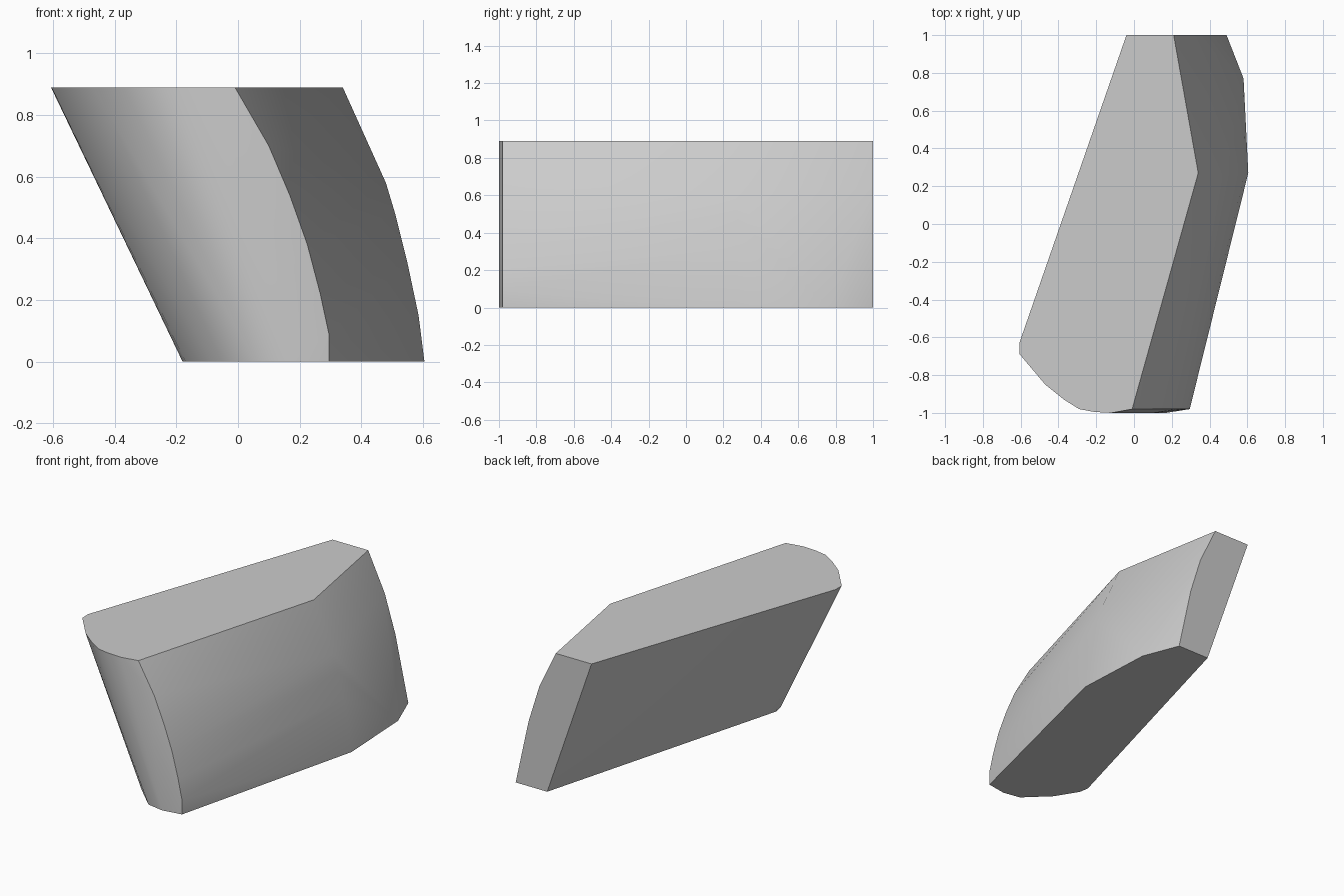
import bpy, bmesh

if "Cube" in bpy.data.objects:
    bpy.data.objects.remove(bpy.data.objects["Cube"])

H = 0.89
pts = []

def rail(y, profile):
    # curved edge at constant y, given as (x, z) pairs
    pts.extend((x, y, z) for x, z in profile)

def outline(z, profile):
    # flat cap points at constant z, given as (x, y) pairs
    pts.extend((x, y, z) for x, y in profile)

# bowed right side: front corner, middle ridge and back edge
rail(-0.98, [(0.295, 0), (0.295, 0.09), (0.267, 0.22), (0.225, 0.38), (0.168, 0.54),
             (0.10, 0.70), (-0.01, H)])
rail(0.27, [(0.605, 0), (0.586, 0.15), (0.55, 0.32), (0.51, 0.48), (0.48, 0.58), (0.34, H)])
rail(1.0, [(0.49, 0), (0.40, 0.41), (0.325, 0.65), (0.21, H)])

# rounded front end and slanted flat left side
outline(0, [(0.58, 0.77), (0.17, -1), (0.06, -0.98), (-0.085, -0.84), (-0.17, -0.70),
            (-0.18, -0.64), (0.27, 1)])
outline(H, [(-0.12, -1), (-0.21, -0.995), (-0.29, -0.98), (-0.37, -0.93), (-0.47, -0.85),
            (-0.605, -0.69), (-0.607, -0.63), (-0.04, 1)])
outline(0.45, [(0.10, -1)])

# convex solid wrapped around the rails and caps
bm = bmesh.new()
for p in pts:
    bm.verts.new(p)
res = bmesh.ops.convex_hull(bm, input=bm.verts[:])
loose = [v for v in bm.verts if not v.link_faces]
bmesh.ops.delete(bm, geom=loose, context='VERTS')
bmesh.ops.recalc_face_normals(bm, faces=bm.faces[:])
mesh = bpy.data.meshes.new("slanted_block")
bm.to_mesh(mesh)
bm.free()
block = bpy.data.objects.new("slanted_block", mesh)
bpy.context.collection.objects.link(block)

# soft bow, crisp cap edges
bpy.context.view_layer.objects.active = block
block.select_set(True)
bpy.ops.object.shade_smooth_by_angle(angle=0.5)
